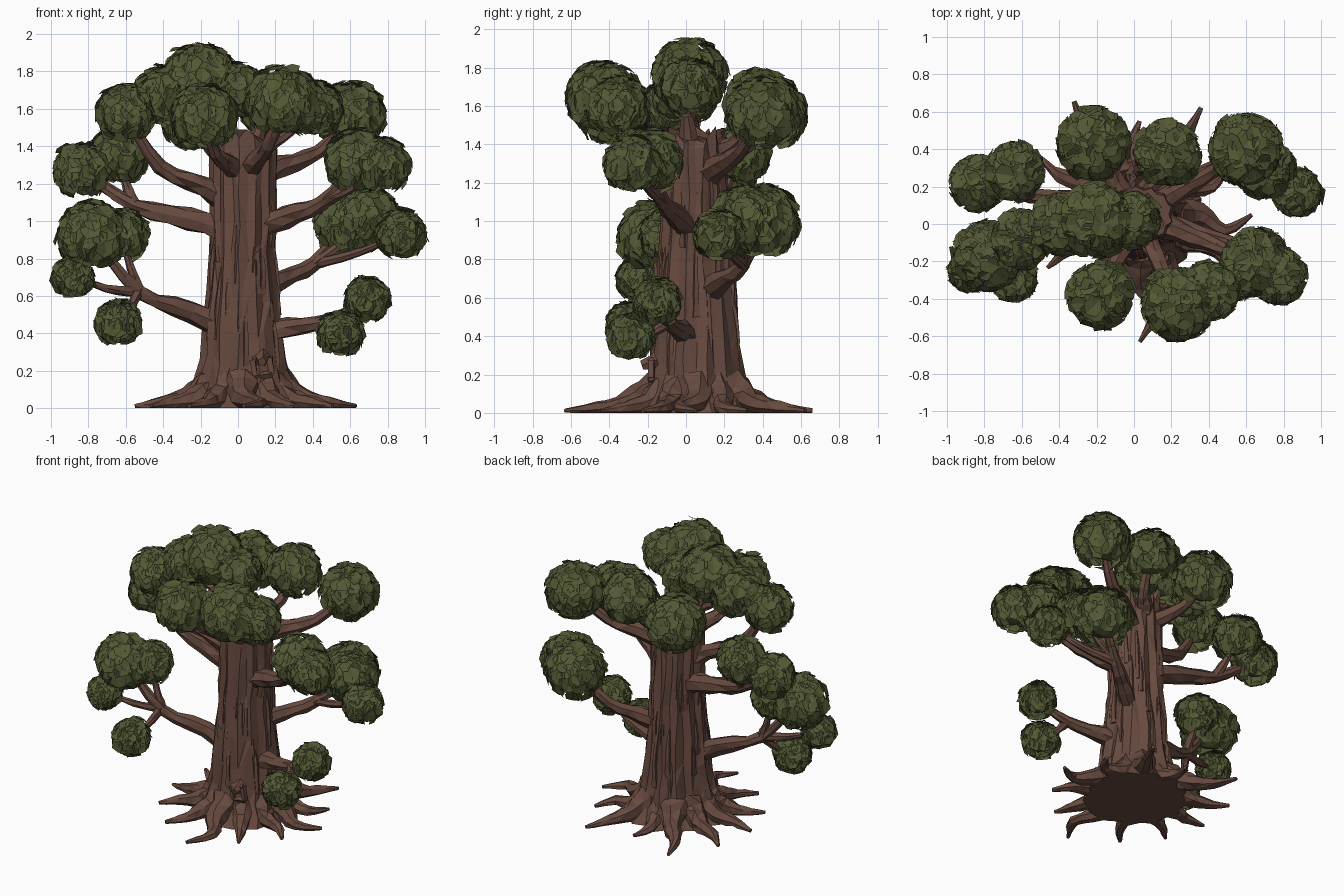
import bpy, bmesh, math, random
from mathutils import Vector

random.seed(7)
cube = bpy.data.objects.get("Cube")
if cube:
    bpy.data.objects.remove(cube, do_unlink=True)


def material(name, rgb):
    mat = bpy.data.materials.new(name)
    mat.use_nodes = True
    mat.diffuse_color = (*rgb, 1)
    mat.node_tree.nodes["Principled BSDF"].inputs["Base Color"].default_value = (*rgb, 1)
    return mat


bark = material("bark brown", (0.135, 0.068, 0.05))
leaf_green = material("leaf green", (0.084, 0.098, 0.034))


def finish(bm, name, mat):
    mesh = bpy.data.meshes.new(name)
    bm.to_mesh(mesh)
    bm.free()
    mesh.materials.append(mat)
    obj = bpy.data.objects.new(name, mesh)
    bpy.context.collection.objects.link(obj)


def jitter(amount):
    return random.uniform(-amount, amount)


def skin(rings, name):
    """Join rings of points with faceted triangles and cap both ends."""
    bm = bmesh.new()
    loops = [[bm.verts.new(point) for point in ring] for ring in rings]
    count = len(loops[0])
    for low, high in zip(loops, loops[1:]):
        for i in range(count):
            j = (i + 1) % count
            quad = (low[i], low[j], high[j], high[i])
            if random.random() < 0.5:
                quad = quad[1:] + quad[:1]
            bm.faces.new(quad[:3])
            bm.faces.new((quad[0], quad[2], quad[3]))
    bm.faces.new(loops[0][::-1])
    bm.faces.new(loops[-1])
    bmesh.ops.recalc_face_normals(bm, faces=bm.faces)
    finish(bm, name, bark)


def spline(points, steps=3):
    pts = [2 * points[0] - points[1], *points, 2 * points[-1] - points[-2]]
    out = []
    for a, b, c, d in zip(pts, pts[1:], pts[2:], pts[3:]):
        for s in range(steps):
            t = s / steps
            out.append(0.5 * (2 * b + (c - a) * t + (2 * a - 5 * b + 4 * c - d) * t * t
                              + (3 * b - a - 3 * c + d) * t ** 3))
    return out + [points[-1]]


def limb(name, points, start, end, sides=7, rough=0.18):
    """Tapered, knobbly tube along a smooth path, kept above the ground."""
    path = spline(points)
    last = len(path) - 1
    normal = Vector((0.13, 0.21, 1))
    rings = []
    for k, point in enumerate(path):
        along = (path[min(k + 1, last)] - path[max(k - 1, 0)]).normalized()
        normal = (normal - normal.dot(along) * along).normalized()
        side = along.cross(normal)
        radius = start + (end - start) * (k / last) ** 0.75
        ring = []
        for i in range(sides):
            a = math.tau * i / sides
            spot = point + (normal * math.cos(a) + side * math.sin(a)) * radius * (1 + jitter(rough))
            spot.z = max(spot.z, 0)
            ring.append(spot)
        rings.append(ring)
    skin(rings, name)


# Trunk profile: height, half width, half depth
axis = Vector((0.03, 0.05, 0))
profile = [(0, .33, .34), (.06, .29, .3), (.13, .25, .26), (.24, .225, .235), (.5, .195, .215),
           (.8, .17, .185), (1.1, .17, .168), (1.34, .18, .155), (1.48, .17, .14)]


def trunk_point(angle, z, scale):
    for low, high in zip(profile, profile[1:]):
        if z <= high[0]:
            t = (z - low[0]) / (high[0] - low[0])
            wide, deep = (low[i] + (high[i] - low[i]) * t for i in (1, 2))
            return axis + Vector((wide * scale * math.cos(angle), deep * scale * math.sin(angle), z))


SIDES = 26
ridges = [(0.05 if i % 2 else -0.05) + jitter(0.03) for i in range(SIDES)]
heights = [0, .06, .13, .24, .4, .6, .8, 1, 1.18, 1.34, 1.45]
rings = []
for z in heights:
    wobble = 0.045 if z > 0.2 else 0
    rings.append([trunk_point(math.tau * (i + jitter(0.22)) / SIDES, z, 1 + ridge + jitter(0.035))
                  + Vector((0, 0, jitter(wobble))) for i, ridge in enumerate(ridges)])
skin(rings, "trunk")

# Bark ridges: thin slivers running up the trunk
for k in range(34):
    angle = math.tau * (k + jitter(0.4)) / 34
    bottom = random.uniform(0.15, 0.95)
    length = random.uniform(0.2, 0.45)
    limb("bark_ridge", [trunk_point(angle, bottom + length * t, 1 - 0.09 * abs(2 * t - 1))
                        for t in (0, 0.5, 1)], 0.024, 0.008, sides=4)

# Roots: one reach per root, evenly spread round the trunk
reaches = [.6, .54, .66, .5, .7, .62, .58, .57, .58, .68, .56, .55]
for i, reach in enumerate(reaches):
    angle = math.tau * i / len(reaches)
    out = Vector((math.cos(angle), math.sin(angle), 0)) * reach
    bend = Vector((-out.y, out.x, 0)) * jitter(0.14)
    up = Vector((0, 0, 1))
    limb("root", [axis + out * 0.3 + up * 0.13, axis + out * 0.52 + up * 0.05,
                  axis + out * 0.76 + bend + up * 0.025, axis + out + up * 0.012], 0.1, 0.012)

# Knothole: a raised square rim and a lip on the front of the trunk
hole = Vector((0.13, -0.18, 0.22))
corners = [hole + Vector((math.cos(a), 0, math.sin(a))) * 0.065
           for a in (math.tau * (i + 0.6) / 4 for i in range(4))]
for i, corner in enumerate(corners):
    limb("knothole_rim", [corners[i - 1], corner], 0.02, 0.02, sides=4)
limb("knothole_lip", [hole + Vector((0, 0.03, 0.05)), hole + Vector((0, -0.05, 0.025))], 0.045, 0.025, sides=5)


def foliage(name, centre, r):
    bm = bmesh.new()
    # Lumpy core so the clump reads as solid
    core = bmesh.ops.create_icosphere(bm, subdivisions=2, radius=r * 0.78)
    for v in core["verts"]:
        v.co = centre + v.co * (1 + jitter(0.1)) * (0.9 if v.co.z < 0 else 1)
    # Overlapping bent leaves that hang away from the crown
    count = int(70 + 450 * r)
    for i in range(count):
        z = 1 - 1.8 * (i + 0.5) / count
        a = i * 2.4 + jitter(0.25)
        flat = math.sqrt(1 - z * z)
        out = Vector((flat * math.cos(a), flat * math.sin(a), z))
        down = Vector((jitter(0.5), jitter(0.5), -1))
        down = (down - down.dot(out) * out).normalized()
        across = out.cross(down)
        along = (down + out * random.uniform(0, 0.4)).normalized()
        up = across.cross(along)
        size = random.uniform(0.036, 0.058) * (0.75 + r * 1.5)
        base = centre + out * r * random.uniform(0.82, 0.96)
        verts = []
        for k in range(6):
            turn = math.tau * k / 6
            u, w = math.sin(turn) + jitter(0.15), math.cos(turn) + jitter(0.15)
            curl = jitter(0.08) - 0.25 * abs(u)
            verts.append(bm.verts.new(base + size * (across * u + along * w + up * curl)))
        bm.faces.new(verts[:4])
        bm.faces.new(verts[3:] + verts[:1])
    finish(bm, name, leaf_green)


# Boughs: height of the joint, thickness, then the leaf clumps (centre, radius) they carry;
# the first clump ends the bough and the others grow on forks
left_boughs = {
    "low_right": (.38, .08, [(-.78, -.17, .92, .19), (-.62, -.1, .93, .14),
                             (-.88, -.25, .7, .11), (-.64, -.29, .46, .12)]),
    "middle_right": (.93, .09, [(-.84, .22, 1.27, .15), (-.64, .28, 1.35, .16)]),
    "upper_right": (1.05, .085, [(-.6, -.08, 1.58, .16)]),
    "front_right": (1.2, .08, [(-.18, -.38, 1.56, .18)]),
    "back_right": (1.25, .085, [(-.22, .43, 1.56, .2)]),
    "crown": (1.3, .11, [(-.2, .02, 1.76, .2), (-.39, 0, 1.67, .17), (-.01, .02, 1.7, .15)]),
}
right_boughs = {
    "low_left": (.38, .075, [(.69, -.15, .58, .12), (.55, -.29, .4, .12)]),
    "back_left_low": (.58, .08, [(.6, .4, 1, .2), (.7, .3, 1.03, .16), (.87, .17, .93, .13)]),
    "middle_left": (.92, .09, [(.64, -.2, 1.32, .18), (.77, -.28, 1.3, .15)]),
    "upper_left": (1.2, .085, [(.6, .4, 1.57, .19)]),
    "front_left": (1.2, .085, [(.24, -.43, 1.64, .2), (.4, -.36, 1.6, .16)]),
    "back_left": (1.28, .08, [(.18, .38, 1.62, .18)]),
}
for name, (joint, thick, clumps) in {**left_boughs, **right_boughs}.items():
    start = axis + Vector((0, 0, joint))
    for i, (*centre, radius) in enumerate(clumps):
        tip = Vector(centre)
        if i == 0:
            path = [start]
            for reach, rise in ((0.35, 0.25), (0.68, 0.45)):
                step = (tip - start) * reach
                step.z = (tip.z - start.z) * rise
                path.append(start + step + Vector((jitter(0.02), jitter(0.02), 0)))
            fork = path[-1]
            limb(name + "_bough", path + [tip], thick, 0.022)
        else:
            middle = fork.lerp(tip, 0.5) - Vector((0, 0, 0.02))
            limb(name + "_fork", [fork, middle, tip], thick * 0.42, 0.014)
        foliage(name + "_leaves", tip, radius)

# Bare snag standing on the broken trunk top
limb("snag", [axis + Vector((0.02, -0.03, 1.3)), axis + Vector((0.11, -0.05, 1.55))], 0.08, 0.03)
